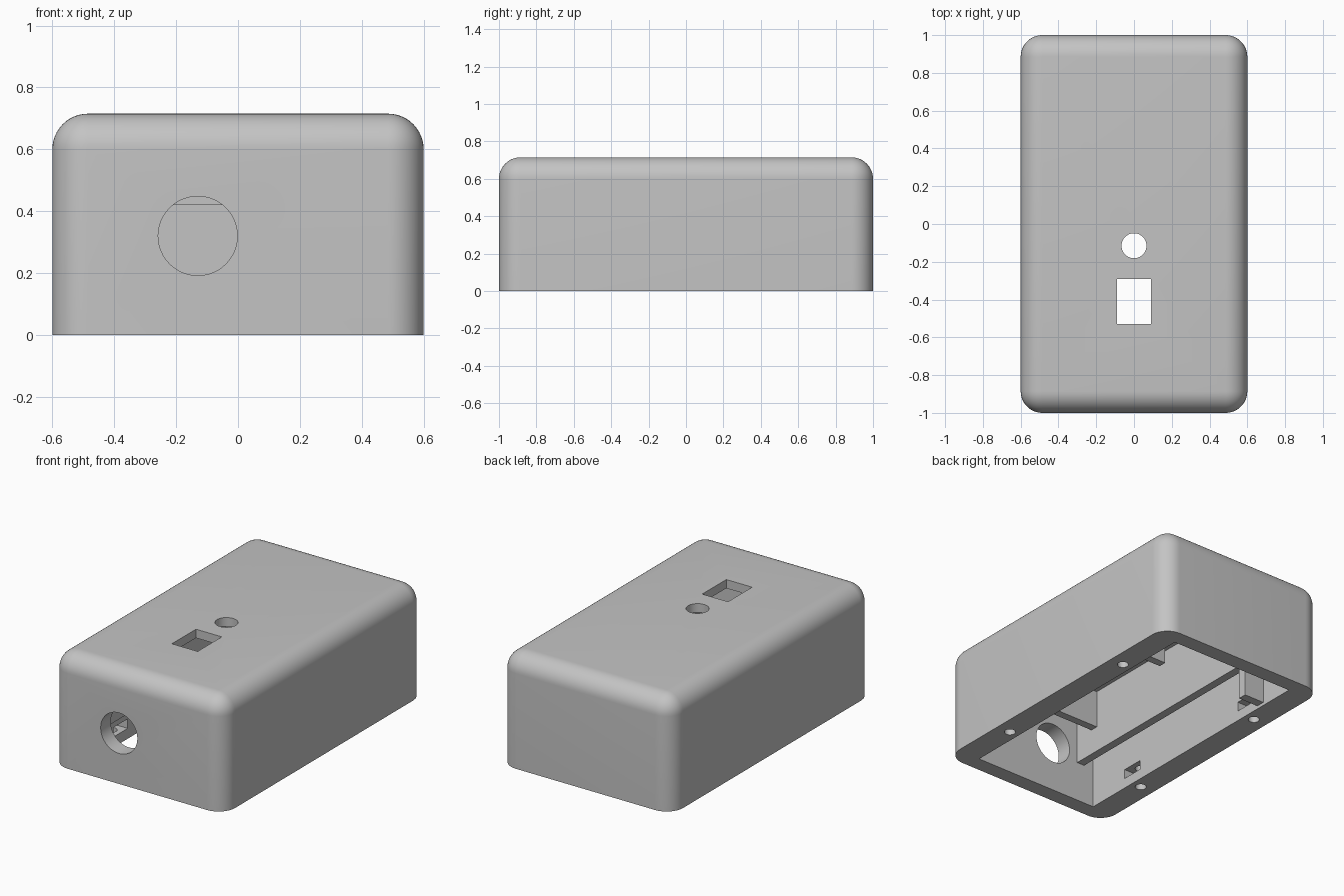
import bpy, bmesh, math
from mathutils import Matrix, Vector

old = bpy.data.objects.get("Cube")
if old:
    bpy.data.objects.remove(old, do_unlink=True)

# Single plastic colour
plastic = bpy.data.materials.new("grey_plastic")
plastic.use_nodes = True
GREY = (0.55, 0.55, 0.55, 1)
plastic.diffuse_color = GREY
plastic.node_tree.nodes["Principled BSDF"].inputs["Base Color"].default_value = GREY


def make_object(name, bm):
    mesh = bpy.data.meshes.new(name)
    bm.to_mesh(mesh)
    bm.free()
    mesh.materials.append(plastic)
    obj = bpy.data.objects.new(name, mesh)
    bpy.context.collection.objects.link(obj)
    return obj


def box(name, low, high, radius=0):
    """Box between two corners; optional rounding of all but the bottom edges."""
    low, high = Vector(low), Vector(high)
    bm = bmesh.new()
    bmesh.ops.create_cube(bm, size=1)
    for v in bm.verts:
        v.co = Vector(a + (b - a) * (c + 0.5) for a, b, c in zip(low, high, v.co))
    if radius:
        edges = [e for e in bm.edges if any(v.co.z > low.z + 0.01 for v in e.verts)]
        bmesh.ops.bevel(bm, geom=edges, offset=radius, segments=12,
                        profile=0.5, affect='EDGES')
    return make_object(name, bm)


def cylinder(name, centre, radius, depth, axis='Z'):
    bm = bmesh.new()
    turn = Matrix.Rotation(math.pi / 2, 4, 'X') if axis == 'Y' else Matrix()
    bmesh.ops.create_cone(bm, cap_ends=True, segments=48, radius1=radius,
                          radius2=radius, depth=depth,
                          matrix=Matrix.Translation(centre) @ turn)
    return make_object(name, bm)


def cut(target, cutter):
    cutter.hide_render = True
    mod = target.modifiers.new("cut", 'BOOLEAN')
    mod.operation, mod.solver, mod.object = 'DIFFERENCE', 'EXACT', cutter
    bpy.context.view_layer.objects.active = target
    bpy.ops.object.modifier_apply(modifier=mod.name)
    bpy.data.objects.remove(cutter, do_unlink=True)


# Rounded shell, hollow from below
HEIGHT, CEILING = 0.715, 0.66
IN_X, IN_Y = 0.44, 0.9
shell = box("enclosure_shell", (-0.6, -1, 0), (0.6, 1, HEIGHT), 0.115)
cut(shell, box("cavity", (-IN_X, -IN_Y, -0.1), (IN_X, IN_Y, CEILING)))

# Openings in the front and the top
cut(shell, cylinder("front_port", (-0.13, -0.95, 0.32), 0.128, 0.3, 'Y'))
cut(shell, cylinder("button_hole", (0, -0.115, 0.7), 0.066, 0.3))
cut(shell, box("switch_window", (-0.09, -0.53, 0.5), (0.09, -0.29, 0.9)))

# Screw holes in the rim, each with a nut slot opening inwards
for side in (-1, 1):
    for y in (-0.54, 0.5):
        cut(shell, cylinder("screw_hole", (side * 0.505, y, 0.1), 0.033, 0.4))
        xs = sorted((side * 0.4, side * 0.565))
        cut(shell, box("nut_slot", (xs[0], y - 0.07, 0.065), (xs[1], y + 0.07, 0.125)))

# Inner ribs and posts
TOP = CEILING + 0.01
parts = [
    shell,
    box("long_divider", (-0.37, -IN_Y - 0.01, 0.256), (-0.317, 0.57, TOP)),
    box("front_support", (-0.317, -0.77, 0.42), (IN_X + 0.01, -0.72, TOP)),
    box("middle_support", (-0.14, 0.07, 0.42), (IN_X + 0.01, 0.12, TOP)),
    box("rear_post", (-IN_X - 0.01, 0.61, 0.02), (-0.30, 0.665, TOP)),
]

# Smooth rounded areas, crisp edges
bpy.ops.object.select_all(action='DESELECT')
for part in parts:
    part.select_set(True)
bpy.context.view_layer.objects.active = shell
bpy.ops.object.shade_smooth_by_angle(angle=math.radians(30))
